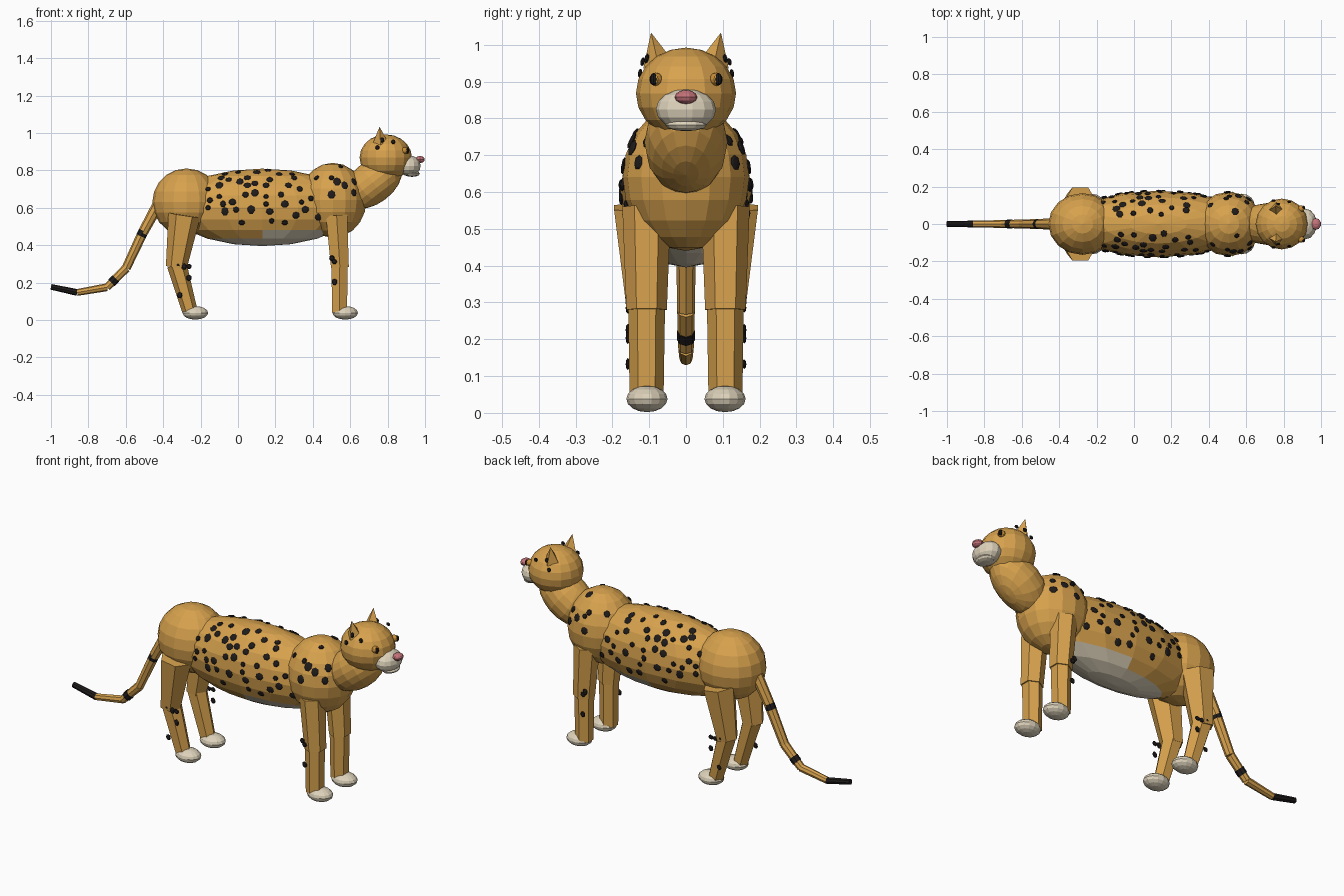
import bpy, bmesh, math, random
from mathutils import Vector, Matrix

cube = bpy.data.objects.get("Cube")
if cube:
    bpy.data.objects.remove(cube)
random.seed(4)


def material(name, rgb):
    m = bpy.data.materials.new(name)
    m.use_nodes = True
    m.diffuse_color = (*rgb, 1)
    m.node_tree.nodes["Principled BSDF"].inputs["Base Color"].default_value = (*rgb, 1)
    return m


GOLD = material("golden fur", (0.68, 0.36, 0.075))
CREAM = material("cream fur", (0.72, 0.64, 0.49))
BLACK = material("dark spots", (0.014, 0.011, 0.011))
PINK = material("pink nose", (0.55, 0.17, 0.19))
AMBER = material("amber eye", (0.6, 0.28, 0.04))


def finish(name, bm, mat):
    mesh = bpy.data.meshes.new(name)
    bm.to_mesh(mesh)
    bm.free()
    mesh.materials.append(mat)
    ob = bpy.data.objects.new(name, mesh)
    bpy.context.collection.objects.link(ob)
    return ob


def ellipsoid(name, centre, radii, mat, pitch=0, segs=16, rings=10):
    bm = bmesh.new()
    bmesh.ops.create_uvsphere(bm, u_segments=segs, v_segments=rings, radius=1)
    bm.transform(Matrix.Translation(centre) @ Matrix.Rotation(pitch, 4, "Y")
                 @ Matrix.Diagonal((*radii, 1)))
    return finish(name, bm, mat)


def limb(name, a, b, ra, rb, mat, turn=0, sides=6):
    """Tapered prism from a to b; one corner faces x when turn is zero."""
    a, b = Vector(a), Vector(b)
    axis = b - a
    bm = bmesh.new()
    bmesh.ops.create_cone(bm, cap_ends=True, segments=sides, radius1=ra,
                          radius2=rb, depth=axis.length)
    z = axis.normalized()
    y = z.cross(Vector((1, 0, 0))).normalized()
    rot = Matrix((y.cross(z), y, z)).transposed().to_4x4()
    corner = min(bm.verts, key=lambda v: abs(math.atan2(v.co.y, v.co.x))).co
    start = math.atan2(corner.y, corner.x)
    bm.transform(Matrix.Translation((a + b) / 2) @ rot @ Matrix.Rotation(turn - start, 4, "Z"))
    return finish(name, bm, mat)


def add_spot(bm, pos, normal, r):
    rot = Vector(normal).to_track_quat("Z", "Y").to_matrix().to_4x4()
    mat = Matrix.Translation(pos) @ rot @ Matrix.Diagonal((r, r * random.uniform(0.85, 1.2), 0.006, 1))
    bmesh.ops.create_uvsphere(bm, u_segments=7, v_segments=4, radius=1, matrix=mat)


# Torso, with a cream underside
TORSO = (Vector((0.13, 0, 0.602)), Vector((0.5, 0.178, 0.207)))
SHOULDER = (Vector((0.507, 0, 0.64)), Vector((0.18, 0.172, 0.2)))
RUMP = (Vector((-0.275, 0, 0.63)), Vector((0.183, 0.165, 0.18)))
torso = ellipsoid("torso", *TORSO, GOLD)
torso.data.materials.append(CREAM)
for f in torso.data.polygons:
    f.material_index = int(f.center.z < (0.47 if f.center.x > 0.13 else 0.435))
ellipsoid("shoulders", *SHOULDER, GOLD)
ellipsoid("rump", *RUMP, GOLD)

# Neck and head
ellipsoid("neck", (0.72, 0, 0.735), (0.18, 0.113, 0.113), GOLD, pitch=-0.65)
ellipsoid("head", (0.79, 0, 0.868), (0.14, 0.136, 0.124), GOLD)
ellipsoid("muzzle", (0.915, 0, 0.824), (0.063, 0.082, 0.056), CREAM, segs=14, rings=8)
ellipsoid("chin", (0.93, 0, 0.782), (0.042, 0.056, 0.017), CREAM, segs=12, rings=6)
ellipsoid("nose", (0.973, 0, 0.858), (0.027, 0.031, 0.019), PINK, segs=10, rings=6)

# Eyes, ears and legs on both sides
for side, s in (("left", 1), ("right", -1)):
    ellipsoid(side + "_eye", (0.893, s * 0.082, 0.906), (0.02, 0.018, 0.018), AMBER, segs=10, rings=6)
    ellipsoid(side + "_pupil", (0.905, s * 0.088, 0.906), (0.011, 0.01, 0.017), BLACK, segs=8, rings=6)
    limb(side + "_ear", (0.762, s * 0.075, 0.945), (0.757, s * 0.095, 1.033), 0.042, 0, GOLD, sides=4)

    quarter = math.pi / 2
    limb(side + "_front_upper_leg", (0.527, s * 0.107, 0.56), (0.545, s * 0.107, 0.28),
         0.066, 0.055, GOLD, turn=quarter)
    limb(side + "_front_lower_leg", (0.543, s * 0.107, 0.285), (0.543, s * 0.107, 0.04),
         0.05, 0.046, GOLD, turn=quarter)
    limb(side + "_hind_upper_leg", (-0.287, s * 0.121, 0.56), (-0.33, s * 0.112, 0.28), 0.086, 0.056, GOLD)
    limb(side + "_hind_lower_leg", (-0.327, s * 0.11, 0.295), (-0.258, s * 0.107, 0.05), 0.053, 0.041, GOLD)
    for end, x in (("front", 0.573), ("hind", -0.228)):
        ellipsoid(f"{side}_{end}_paw", (x, s * 0.106, 0.038), (0.07, 0.056, 0.036), CREAM, segs=14, rings=8)

# Tail: tapering links, two dark bands and a dark tip
path = [(-0.42, 0.63), (-0.51, 0.465), (-0.598, 0.277), (-0.7, 0.175), (-0.86, 0.147), (-1, 0.177)]
points = [Vector((x, 0, z)) for x, z in path]
radii = [0.031, 0.027, 0.024, 0.021, 0.018, 0.015]
for i in range(5):
    limb(f"tail_link_{i + 1}", points[i], points[i + 1], radii[i], radii[i + 1],
         BLACK if i == 4 else GOLD, sides=8)
for name, i, t in (("upper_tail_band", 1, 0.02), ("lower_tail_band", 2, 0.65)):
    way = (points[i + 1] - points[i]).normalized() * 0.016
    mid = points[i].lerp(points[i + 1], t)
    limb(name, mid - way, mid + way, 0.029 - 0.002 * i, 0.029 - 0.002 * i, BLACK, sides=8)

# Coat spots, placed by x and z in hundredths, then pushed out to the flank
coat = [(-16, 70), (-15, 64), (-16, 60), (-10, 72), (-9, 76), (-5, 75), (-10, 66), (-8, 62),
        (-7, 58), (-3, 63), (-1, 59), (1, 74), (5, 72), (5, 76), (4, 67), (2, 52), (7, 59),
        (9, 73), (9, 68), (10, 79), (15, 72), (17, 75), (15, 62), (17, 58), (18, 53), (23, 67),
        (22, 78), (25, 62), (25, 52), (27, 72), (30, 76), (33, 70), (31, 56), (34, 63),
        (36, 59), (39, 65), (42, 76), (50, 76), (53, 74), (57, 72), (55, 82), (50, 67),
        (62, 68), (62, 74), (0, 79), (-7, 78), (16, 80), (29, 78), (15, 66), (43, 55)]


def flank(x, z):
    """Outermost point and normal of the trunk at x, z."""
    best = None
    for c, r in (TORSO, SHOULDER, RUMP):
        left = 1 - ((x - c.x) / r.x) ** 2 - ((z - c.z) / r.z) ** 2
        y = r.y * math.sqrt(max(left, 0))
        if left > 0 and (best is None or y > best[0].y):
            p = Vector((x, y, z))
            best = (p, Vector([(p[k] - c[k]) / r[k] ** 2 for k in range(3)]).normalized())
    return best


bm = bmesh.new()
for s in (-1, 1):
    for x, z in coat:
        shift = random.uniform(0, 0.02) if s > 0 else 0
        hit = flank(x / 100 - shift, z / 100)
        if hit:
            flip = Vector((1, s, 1))
            add_spot(bm, hit[0] * flip, hit[1] * flip, random.uniform(0.014, 0.022))
finish("coat_spots", bm, BLACK)

# Small spots beside the head and on the outer legs
bm = bmesh.new()
for s in (-1, 1):
    for x, y, z in ((0.77, 0.107, 0.962), (0.745, 0.125, 0.922), (0.83, 0.118, 0.953)):
        add_spot(bm, (x, s * y, z), (0, s, 0.2), 0.012)
    for x, z in ((0.502, 0.33), (0.515, 0.312), (0.516, 0.203), (-0.32, 0.298), (-0.288, 0.285),
                 (-0.262, 0.286), (-0.262, 0.225), (-0.312, 0.132)):
        add_spot(bm, (x, s * 0.158, z), (0, s, 0), 0.015)
finish("head_and_leg_spots", bm, BLACK)
